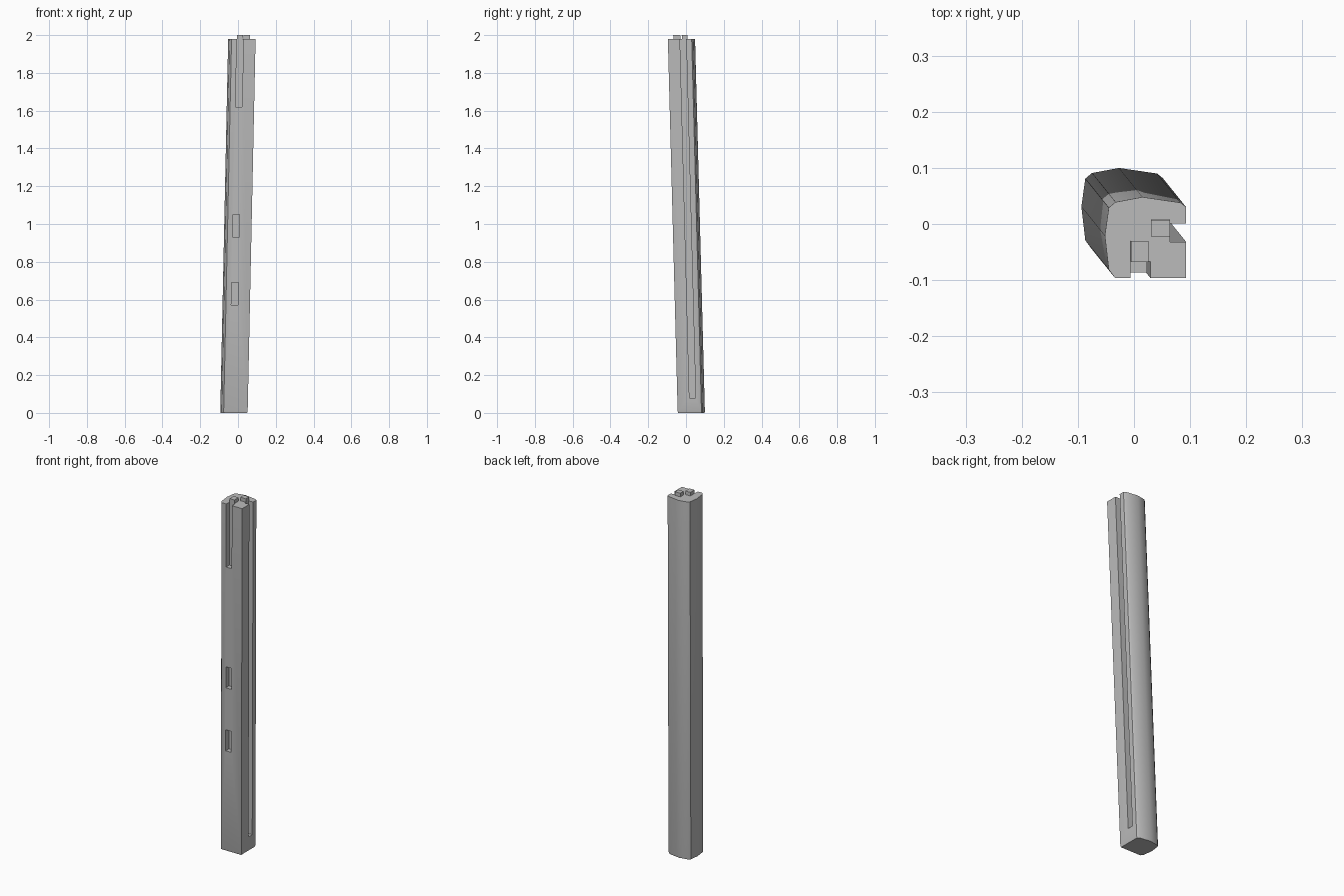
import bpy, bmesh, math

if "Cube" in bpy.data.objects:
    bpy.data.objects.remove(bpy.data.objects["Cube"], do_unlink=True)

TOP = 1.98
LEAN_X, LEAN_Y = 0.0212, -0.0263     # sideways drift per unit of height

grey = bpy.data.materials.new("plain_grey")
grey.use_nodes = True
grey.diffuse_color = (0.5, 0.5, 0.5, 1)
grey.node_tree.nodes["Principled BSDF"].inputs["Base Color"].default_value = (0.5, 0.5, 0.5, 1)


def leaning_prism(name, outline, levels):
    """Loft an outline, given at the top height, through (z, scale) levels."""
    bm = bmesh.new()
    cx = sum(p[0] for p in outline) / len(outline)
    cy = sum(p[1] for p in outline) / len(outline)
    rings = []
    for z, s in levels:
        dx, dy = (z - TOP) * LEAN_X, (z - TOP) * LEAN_Y
        rings.append([bm.verts.new((cx + (x - cx) * s + dx, cy + (y - cy) * s + dy, z))
                      for x, y in outline])
    n = len(outline)
    for a, b in zip(rings, rings[1:]):
        for i in range(n):
            j = (i + 1) % n
            bm.faces.new((a[i], a[j], b[j], b[i]))
    bm.faces.new(rings[0][::-1])
    bm.faces.new(rings[-1])
    bmesh.ops.recalc_face_normals(bm, faces=bm.faces)
    mesh = bpy.data.meshes.new(name)
    bm.to_mesh(mesh)
    bm.free()
    mesh.materials.append(grey)
    ob = bpy.data.objects.new(name, mesh)
    bpy.context.collection.objects.link(ob)
    return ob


def box(name, x0, x1, y0, y1, z0, z1):
    return leaning_prism(name, [(x0, y0), (x1, y0), (x1, y1), (x0, y1)], [(z0, 1), (z1, 1)])


def activate(ob):
    bpy.ops.object.select_all(action='DESELECT')
    ob.select_set(True)
    bpy.context.view_layer.objects.active = ob


# Post: square inner corner, rounded outer sides, eased foot
outline = [(0.093, -0.096), (0.093, 0.03), (0.083, 0.038), (0.015, 0.048), (-0.033, 0.039),
           (-0.045, 0.029), (-0.052, -0.021), (-0.045, -0.081), (-0.034, -0.096)]
post = leaning_prism("post", outline, [(0, 0.97), (0.008, 1), (TOP, 1)])

# Long side groove, then the open front slot and two front mortises
cutters = [box("groove_cutter", 0.064, 0.15, -0.032, 0.001, 0.08, 2.1)]
for z0, z1 in ((1.62, 2.1), (0.93, 1.05), (0.57, 0.69)):
    cutters.append(box("mortise_cutter", -0.006, 0.029, -0.15, -0.067, z0, z1))
for cutter in cutters:
    cutter.hide_render = True
    activate(post)
    mod = post.modifiers.new("cut", 'BOOLEAN')
    mod.operation = 'DIFFERENCE'
    mod.solver = 'EXACT'
    mod.object = cutter
    bpy.ops.object.modifier_apply(modifier=mod.name)
    bpy.data.objects.remove(cutter, do_unlink=True)

activate(post)
bpy.ops.object.shade_smooth_by_angle(angle=math.radians(35))

# Two small tenons on the top end
box("side_tenon", 0.03, 0.064, -0.022, 0.008, TOP, 2)
box("front_tenon", -0.006, 0.025, -0.067, -0.03, TOP, 2)
